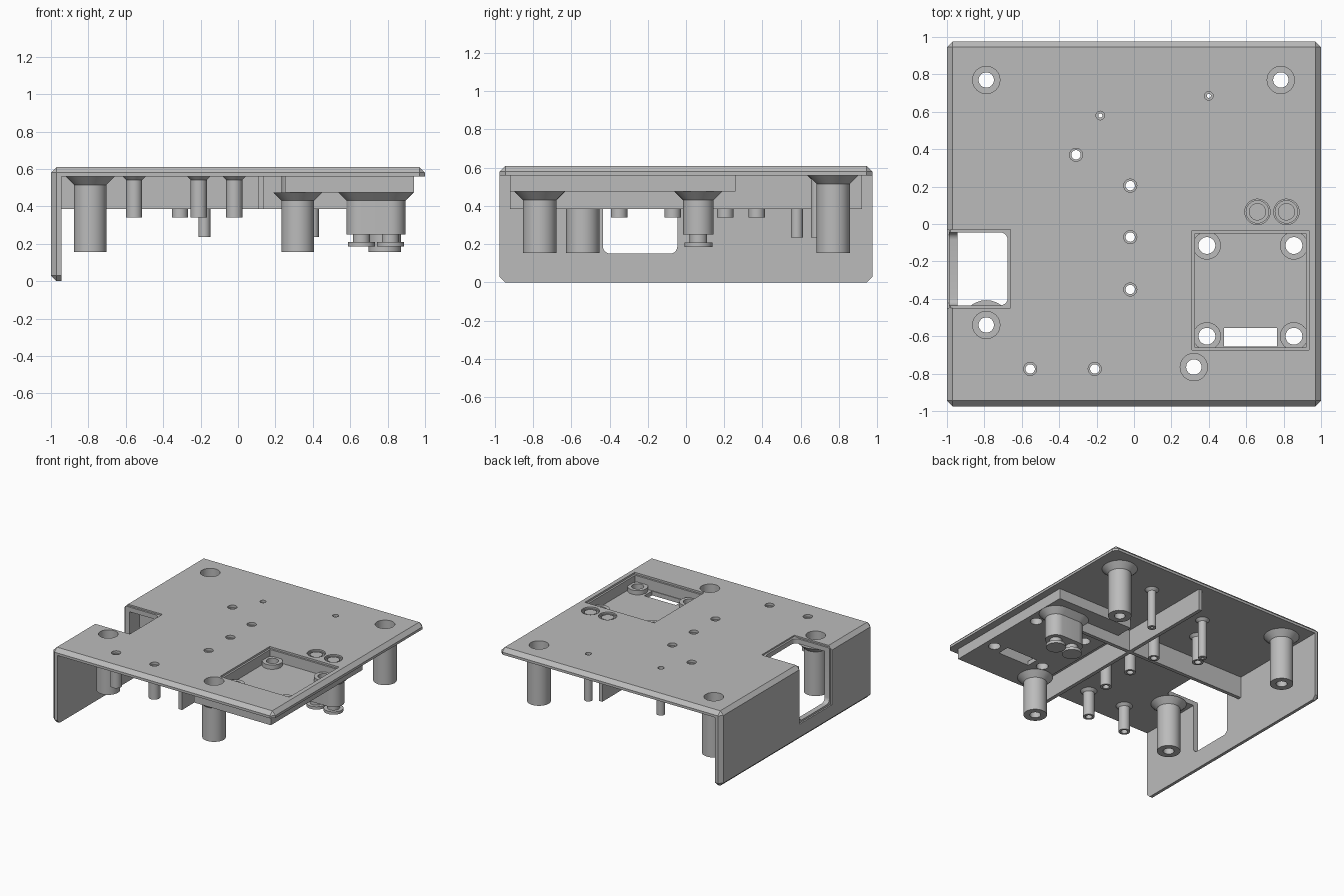
import bpy, bmesh
from math import cos, sin, tau, radians

if "Cube" in bpy.data.objects:
    bpy.data.objects.remove(bpy.data.objects["Cube"])

grey = bpy.data.materials.new("plain grey")
grey.use_nodes = True
grey.diffuse_color = (0.5, 0.5, 0.5, 1)
grey.node_tree.nodes["Principled BSDF"].inputs["Base Color"].default_value = (0.5, 0.5, 0.5, 1)

scene = bpy.context.scene
parts = []


def finish(bm, name, keep=True):
    bmesh.ops.recalc_face_normals(bm, faces=bm.faces[:])
    mesh = bpy.data.meshes.new(name)
    bm.to_mesh(mesh)
    bm.free()
    mesh.materials.append(grey)
    ob = bpy.data.objects.new(name, mesh)
    scene.collection.objects.link(ob)
    if keep:
        parts.append(ob)
    else:
        ob.hide_render = True
    return ob


def box(name, x, y, z, bevel=0, segments=1, keep=True):
    bm = bmesh.new()
    bmesh.ops.create_cube(bm, size=1)
    for v in bm.verts:
        v.co = [(a + b) / 2 + c * (b - a) for c, (a, b) in zip(v.co, (x, y, z))]
    if bevel:
        bmesh.ops.bevel(bm, geom=bm.edges[:], offset=bevel, segments=segments,
                        profile=0.5, affect='EDGES')
    return finish(bm, name, keep)


def taper(name, centres, z0, r0, z1, r1, keep=True, sides=32):
    """Round or oblong solid around the centres, from r0 at z0 to r1 at z1."""
    bm = bmesh.new()
    for cx, cy in centres:
        for z, r in ((z0, r0), (z1, r1)):
            for i in range(sides):
                a = tau * i / sides
                bm.verts.new((cx + r * cos(a), cy + r * sin(a), z))
    hull = bmesh.ops.convex_hull(bm, input=bm.verts[:])
    bmesh.ops.delete(bm, geom=list({v for v in hull["geom_interior"]
                                    if isinstance(v, bmesh.types.BMVert)}), context='VERTS')
    bmesh.ops.dissolve_limit(bm, angle_limit=0.01, verts=bm.verts[:], edges=bm.edges[:])
    return finish(bm, name, keep)


def cut(ob, cutters):
    group = bpy.data.collections.new("cutters")
    for c in cutters:
        group.objects.link(c)
    mod = ob.modifiers.new("cut", 'BOOLEAN')
    mod.operation, mod.solver = 'DIFFERENCE', 'EXACT'
    mod.operand_type, mod.collection = 'COLLECTION', group
    dg = bpy.context.evaluated_depsgraph_get()
    mesh = bpy.data.meshes.new_from_object(ob.evaluated_get(dg))
    ob.modifiers.clear()
    ob.data = mesh
    bpy.data.collections.remove(group)


# Top plate with one side wall, outer edges chamfered
TOP, UNDER = 0.61, 0.56
shell = box("top_plate_and_side_wall", (-1, 1), (-0.975, 0.975), (0, TOP), 0.03)
hollow = box("hollow", (-0.945, 2), (-2, 2), (-1, UNDER), keep=False)
notch = box("notch", (-1.3, -0.675), (-0.435, -0.045), (0.15, 0.9), 0.04, 5, False)
rim_top = box("rim_top", (-1.3, -0.66), (-0.45, -0.03), (0.598, 0.9), keep=False)
rim_side = box("rim_side", (-1.3, -0.988), (-0.45, -0.03), (0.135, 0.9), keep=False)

# Thick corner block around the recess
block = box("corner_block", (0.25, 0.94), (-0.92, 0.26), (0.475, 0.58))
pocket = box("pocket", (0.325, 0.92), (-0.66, -0.05), (0.51, 0.9), keep=False)
pocket_rim = box("pocket_rim", (0.31, 0.935), (-0.675, -0.035), (0.595, 0.9), keep=False)
slot = box("slot", (0.48, 0.765), (-0.655, -0.555), (0.3, 0.9), keep=False)
cut(shell, [hollow])
cut(shell, [notch])
cut(shell, [rim_top])
cut(shell, [rim_side])
for part in (shell, block):
    for cutter in (pocket, pocket_rim, slot):
        cut(part, [cutter])

# Crossed ribs under the plate
box("long_rib", (0.11, 0.14), (-0.92, 0.92), (0.385, 0.575))
box("cross_rib", (-0.96, 0.62), (0.085, 0.115), (0.385, 0.575))

holes = []


def post(name, x, y, bottom, r, flare, seat, bore, hole, depth, joint):
    at = [(x, y)]
    taper(name, at, bottom, r, UNDER + 0.01, r)
    taper(name + "_flare", at, joint - flare, r, joint, r + flare)
    holes.append(taper("hole", at, -0.5, hole, 1, hole, False))
    holes.append(taper("bore", at, depth, bore, 1, bore, False))


# Large screw posts
for x, y, joint in ((-0.79, 0.77, UNDER), (0.785, 0.77, UNDER),
                    (-0.79, -0.54, UNDER), (0.32, -0.765, 0.475)):
    post("screw_post", x, y, 0.155, 0.0875, 0.045, 0, 0.073, 0.041, 0.22, joint)

# Short and thin guide posts
for x, y in ((-0.31, 0.37), (-0.02, 0.205), (-0.02, -0.07), (-0.02, -0.35),
             (-0.555, -0.775), (-0.21, -0.775)):
    post("guide_post", x, y, 0.34, 0.043, 0.02, 0, 0.035, 0.025, 0.59, UNDER)
for x, y in ((-0.18, 0.58), (0.4, 0.685)):
    post("thin_post", x, y, 0.235, 0.032, 0.02, 0, 0.023, 0.011, 0.59, UNDER)

# Raised rings in the recess corners
for x in (0.39, 0.855):
    for y in (-0.115, -0.6):
        taper("recess_ring", [(x, y)], 0.48, 0.075, 0.545, 0.075)
        holes.append(taper("hole", [(x, y)], -0.5, 0.045, 1, 0.045, False))

# Oblong button housing
pair = [(0.66, 0.065), (0.815, 0.065)]
taper("button_housing", pair, 0.25, 0.08, 0.48, 0.08)
taper("button_housing_flare", pair, 0.43, 0.08, 0.475, 0.125)
for at in pair:
    holes.append(taper("bore", [at], 0.3, 0.06, 1, 0.06, False))
    holes.append(taper("bore_rim", [at], 0.597, 0.068, 1, 0.068, False))

# Drill every hole through the parts it meets
for ob in parts:
    xs, ys, zs = ([v.co[i] for v in ob.data.vertices] for i in range(3))
    for h in holes:
        hx, hy, hz = ([v.co[i] for v in h.data.vertices] for i in range(3))
        if (min(hx) < max(xs) and max(hx) > min(xs) and min(hy) < max(ys)
                and max(hy) > min(ys) and min(hz) < max(zs)):
            cut(ob, [h])

# Buttons with retaining discs
for at in pair:
    taper("button_stem", [at], 0.195, 0.046, 0.6, 0.046)
    taper("button_disc", [at], 0.185, 0.073, 0.208, 0.073)

for ob in [o for o in scene.objects if o.hide_render]:
    bpy.data.objects.remove(ob)

# Smooth round walls, keep edges sharp
bpy.ops.object.select_all(action='DESELECT')
for ob in parts:
    ob.select_set(True)
bpy.context.view_layer.objects.active = shell
bpy.ops.object.shade_smooth_by_angle(angle=radians(25))
